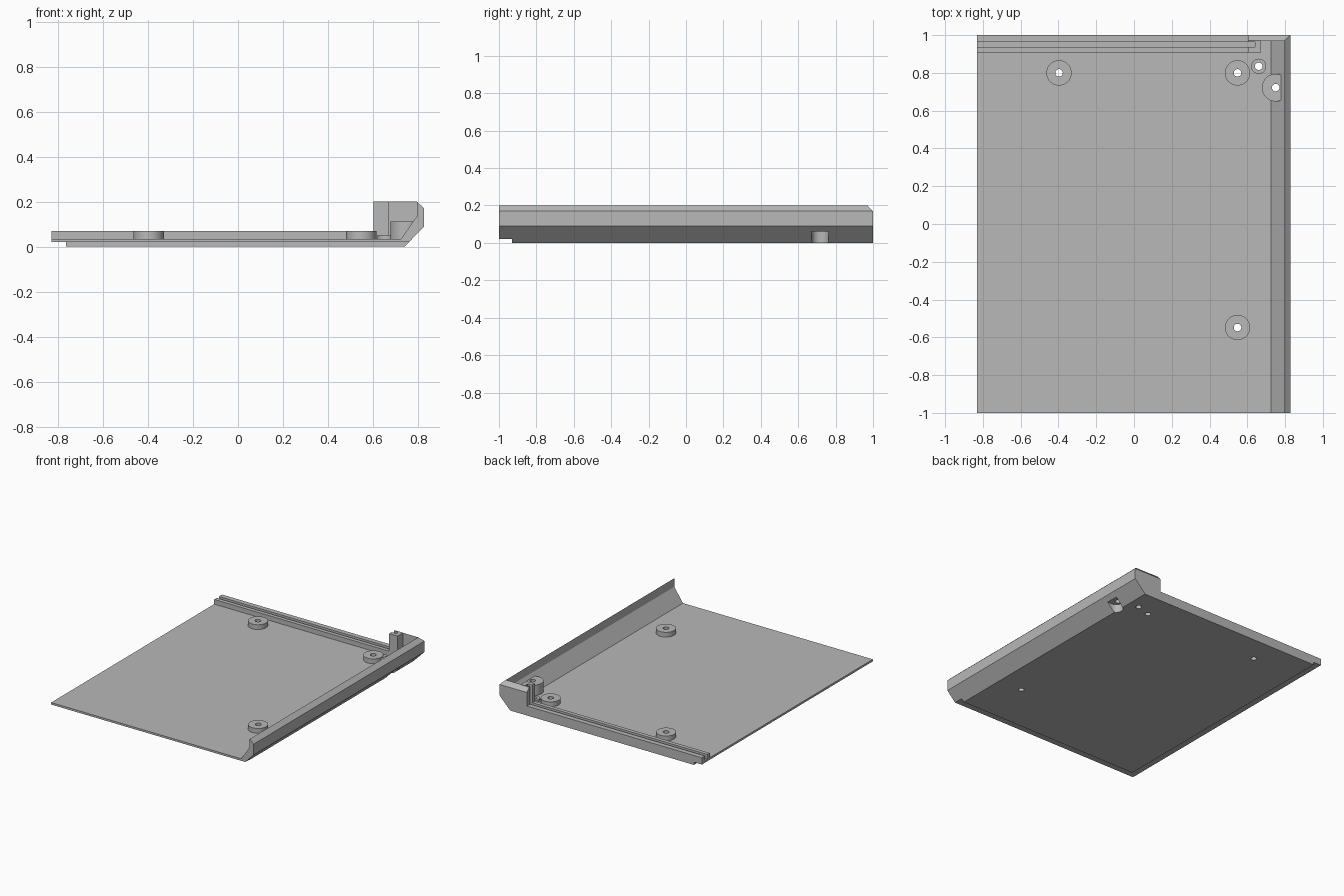
import bpy, bmesh, math
from mathutils import Vector

if "Cube" in bpy.data.objects:
    bpy.data.objects.remove(bpy.data.objects["Cube"], do_unlink=True)

GREY = (0.48, 0.48, 0.48, 1)
mat = bpy.data.materials.new("plain_grey")
mat.use_nodes = True
mat.diffuse_color = GREY
mat.node_tree.nodes["Principled BSDF"].inputs["Base Color"].default_value = GREY

PLATE_TOP = 0.035
RAIL_TOP = 0.07
WALL_TOP = 0.2


def prism(name, outline, axis, start, end, back_chamfer=False):
    """Extrude a 2D outline along y (outline in x, z) or z (outline in x, y)."""
    bm = bmesh.new()
    place = (lambda a, b: (a, start, b)) if axis == "y" else (lambda a, b: (a, b, start))
    face = bm.faces.new([bm.verts.new(place(a, b)) for a, b in outline])
    moved = bmesh.ops.extrude_face_region(bm, geom=[face])["geom"]
    step = Vector((0, end - start, 0)) if axis == "y" else Vector((0, 0, end - start))
    bmesh.ops.translate(bm, verts=[v for v in moved if isinstance(v, bmesh.types.BMVert)], vec=step)
    if back_chamfer:
        bmesh.ops.bisect_plane(bm, geom=bm.verts[:] + bm.edges[:] + bm.faces[:],
                               plane_co=(0, 1, 0.17), plane_no=(0, 1, 1), clear_outer=True)
        bmesh.ops.holes_fill(bm, edges=[e for e in bm.edges if e.is_boundary])
    bmesh.ops.recalc_face_normals(bm, faces=bm.faces)
    mesh = bpy.data.meshes.new(name)
    bm.to_mesh(mesh)
    bm.free()
    obj = bpy.data.objects.new(name, mesh)
    mesh.materials.append(mat)
    bpy.context.collection.objects.link(obj)
    return obj


def box(name, x0, x1, y0, y1, z0, z1):
    return prism(name, [(x0, y0), (x1, y0), (x1, y1), (x0, y1)], "z", z0, z1)


def disc(name, x, y, r, z0, z1, sides=40, x_limit=9):
    ring = [(x + r * math.cos(math.tau * i / sides), y + r * math.sin(math.tau * i / sides))
            for i in range(sides)]
    return prism(name, [(min(a, x_limit), b) for a, b in ring], "z", z0, z1)


def select_only(obj):
    bpy.ops.object.select_all(action="DESELECT")
    obj.select_set(True)
    bpy.context.view_layer.objects.active = obj


def cut(obj, cutters):
    select_only(obj)
    for cutter in cutters:
        mod = obj.modifiers.new("cut", "BOOLEAN")
        mod.operation = "DIFFERENCE"
        mod.solver = "EXACT"
        mod.object = cutter
        bpy.ops.object.modifier_apply(modifier=mod.name)


# Floor plate and sloped side wall share one cross-section
shell = prism("floor_and_side_wall", [
    (-0.83, 0), (0.74, 0), (0.828, 0.09), (0.828, 0.17), (0.796, WALL_TOP),
    (0.796, 0.137), (0.725, PLATE_TOP), (-0.83, PLATE_TOP)], "y", -1, 1, True)

# Corner end wall
prism("end_wall", [(0.603, 0.03), (0.728, 0.03), (0.797, 0.135), (0.796, WALL_TOP),
                   (0.603, WALL_TOP)], "y", 0.968, 1, True)

# Double rail with a groove, and the slotted post where it ends
for name, y0, y1 in (("inner_rail", 0.907, 0.936), ("outer_rail", 0.963, 1)):
    box(name, -0.83, 0.61, y0, y1, 0.03, RAIL_TOP)
post = box("slotted_post", 0.603, 0.672, 0.907, 0.972, 0.03, WALL_TOP)
slot = box("slot_cutter", 0.5, 0.64, 0.936, 0.963, PLATE_TOP, 0.3)
cut(post, [slot])

# Bosses: name, x, y, radius, base, top, flat side limit
bosses = [
    ("boss_back_right", -0.397, 0.8, 0.067, 0.025, RAIL_TOP, 9),
    ("boss_back_left", 0.548, 0.8, 0.067, 0.025, RAIL_TOP, 9),
    ("boss_front_left", 0.548, -0.548, 0.067, 0.025, RAIL_TOP, 9),
    ("locating_boss", 0.66, 0.835, 0.04, 0.025, 0.053, 9),
    ("wall_boss", 0.75, 0.722, 0.073, 0.03, 0.113, 0.779),
]

# Pocket under the wall boss, open toward the outside of the slope
arc = [math.pi / 2 + math.pi * i / 16 for i in range(17)]
pocket = prism("pocket_cutter",
               [(0.76 + 0.046 * math.cos(a), 0.717 + 0.046 * math.sin(a)) for a in arc]
               + [(0.9, 0.671), (0.9, 0.763)], "z", -0.1, 0.06)

holes = []
for name, x, y, r, z0, z1, limit in bosses:
    boss = disc(name, x, y, r, z0, z1, x_limit=limit)
    if name == "wall_boss":
        # Trim the boss below the slope
        slope = prism("slope_cutter", [(0.735, 0), (0.9, 0), (0.9, 0.172)], "y", 0.5, 0.9)
        cut(boss, [slope, pocket])
        bpy.data.objects.remove(slope, do_unlink=True)
    hole = disc(name + "_hole_cutter", x, y, 0.02, -0.1, 0.3, 24)
    cut(boss, [hole])
    holes.append(hole)

# Rebates under the front and right edges, plus pocket and screw holes
rebates = [box("side_rebate_cutter", -1, -0.765, -1.2, 1.2, -0.1, 0.02),
           box("front_rebate_cutter", -1.1, 1.1, -1.2, -0.93, -0.1, 0.0201)]
cutters = rebates + [pocket] + holes
cut(shell, cutters)

for helper in cutters + [slot]:
    bpy.data.objects.remove(helper, do_unlink=True)

# Smooth round sides, keep edges sharp
for obj in bpy.context.collection.objects:
    if obj.type == "MESH" and obj.data.materials and obj.data.materials[0] == mat:
        select_only(obj)
        bpy.ops.object.shade_smooth_by_angle(angle=math.radians(25))
